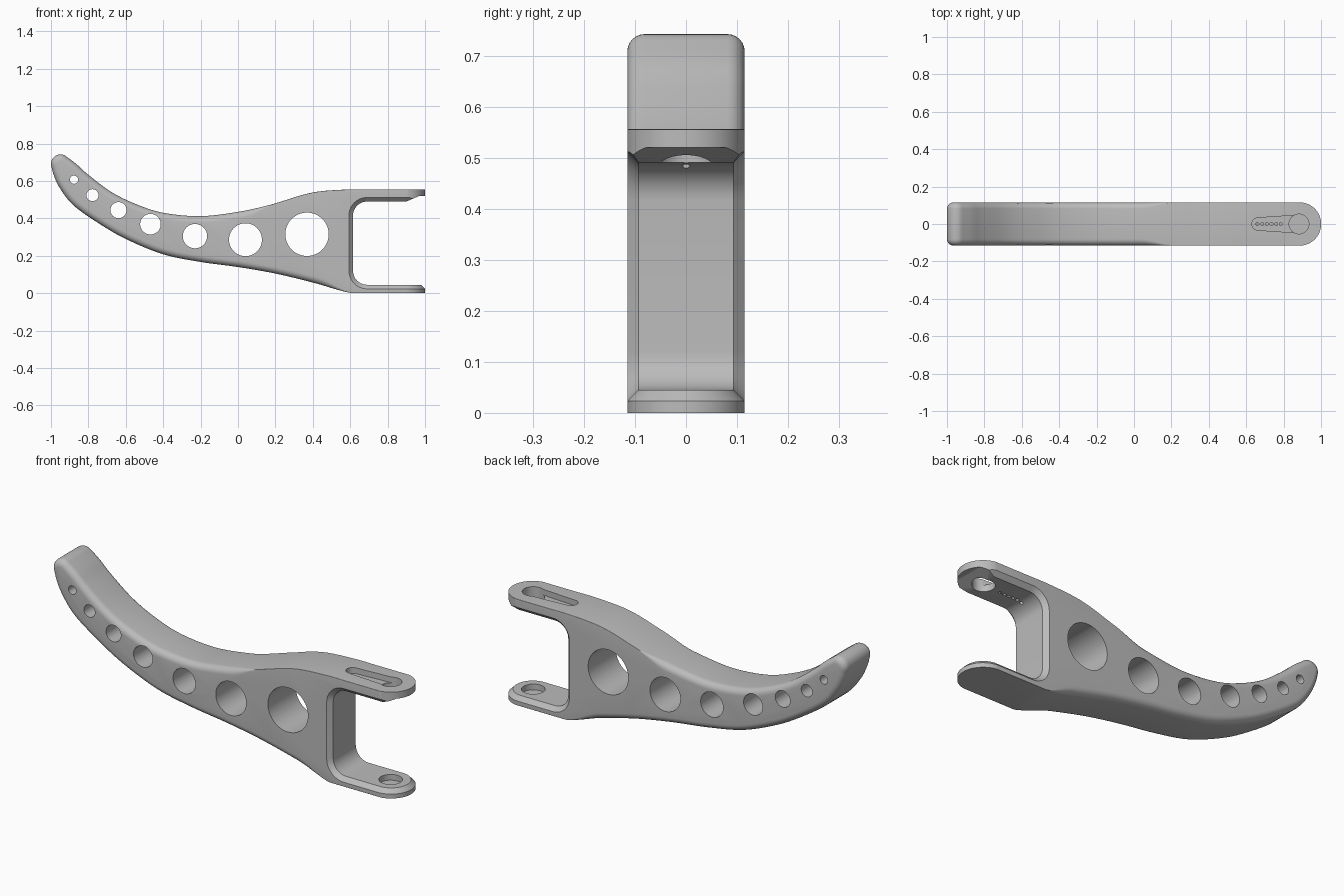
import bpy, bmesh, math
from mathutils import Vector

HALF = 0.115      # half the thickness of the lever
ROUND = 0.034     # soft edge of the arm
CHAMFER = 0.022   # bevel round the fork opening
CRISP = 0.002     # smallest edge radius

if "Cube" in bpy.data.objects:
    bpy.data.objects.remove(bpy.data.objects["Cube"])

grey = bpy.data.materials.new("satin grey")
grey.use_nodes = True
colour = (0.5, 0.5, 0.5, 1)
grey.diffuse_color = colour
grey.node_tree.nodes["Principled BSDF"].inputs["Base Color"].default_value = colour


def loft(name, rings):
    """Closed solid through rings that share one point count."""
    bm = bmesh.new()
    loops = [[bm.verts.new(p) for p in ring] for ring in rings]
    n = len(loops[0])
    for a, b in zip(loops, loops[1:]):
        for i in range(n):
            j = (i + 1) % n
            bm.faces.new((a[i], a[j], b[j], b[i]))
    bm.faces.new(loops[0][::-1])
    bm.faces.new(loops[-1])
    if bm.calc_volume(signed=True) < 0:
        bmesh.ops.reverse_faces(bm, faces=bm.faces)
    mesh = bpy.data.meshes.new(name)
    bm.to_mesh(mesh)
    bm.free()
    mesh.materials.append(grey)
    obj = bpy.data.objects.new(name, mesh)
    bpy.context.collection.objects.link(obj)
    return obj


def arc(cx, cy, r, start, end, steps):
    angles = [math.radians(start + (end - start) * i / steps) for i in range(steps + 1)]
    return [Vector((cx + r * math.cos(a), cy + r * math.sin(a))) for a in angles]


def circle(cx, cy, r, steps=48):
    return arc(cx, cy, r, 0, 360, steps)[:-1]


def prism_z(outline, z0, z1):
    return loft("cutter", [[(p.x, p.y, z) for p in outline] for z in (z0, z1)])


def prism_y(outline):
    return loft("cutter", [[(p.x, y, p.y) for p in outline] for y in (-0.3, 0.3)])


def carve(obj, cutter, operation="DIFFERENCE"):
    mod = obj.modifiers.new("carve", "BOOLEAN")
    mod.operation, mod.object, mod.solver = operation, cutter, "EXACT"
    bpy.context.view_layer.objects.active = obj
    bpy.ops.object.modifier_apply(modifier=mod.name)
    bpy.data.objects.remove(cutter)


def smooth_path(points, steps=6):
    pts = [Vector(p) for p in points]
    pts = [2 * pts[0] - pts[1]] + pts + [2 * pts[-1] - pts[-2]]
    out = []
    for a, b, c, d in zip(pts, pts[1:], pts[2:], pts[3:]):
        for i in range(steps):
            t = i / steps
            out.append(0.5 * (2 * b + (c - a) * t + (2 * a - 5 * b + 4 * c - d) * t * t
                              + (3 * b - a - 3 * c + d) * t ** 3))
    return out + [pts[-2]]


def fade(x, start, end):
    t = min(1, max(0, (end - x) / (end - start)))
    return t * t * (3 - 2 * t)


# Side outline: over the top from the fork, round the tip, back underneath
tip = arc(-.949, .691, .051, 60, 195, 14)
top = smooth_path([(.7, .555), (.6, .555), (.45, .546), (.35, .527), (.25, .496), (.15, .467),
                   (0, .435), (-.2, .412), (-.4, .43), (-.55, .478), (-.68, .543), (-.8, .633),
                   (-.865, .691), tip[0]])
under = smooth_path([tip[-1], (-.983, .625), (-.95, .558), (-.88, .47), (-.75, .377),
                     (-.6, .29), (-.4, .208), (-.2, .167), (0, .14), (.2, .105), (.4, .057),
                     (.52, .022), (.6, .002), (.65, 0)])
opening = ([Vector((1.1, .045))] + arc(.69, .12, .075, 270, 180, 10)
           + arc(.69, .415, .075, 180, 90, 10) + [Vector((.9, .49))])
tine_end = [Vector((.97, .52)), Vector((1.1, .52))]

outline, edge, soft = [], [], []
for pts, width, is_soft in (
        ([Vector((1.1, .555))], lambda x: 0, True),
        (top + tip[1:-1], lambda x: ROUND * fade(x, .03, .22), True),
        (under, lambda x: ROUND * fade(x, .42, .63), True),
        ([Vector((1.1, 0))], lambda x: 0, True),
        (opening, lambda x: CHAMFER, False),
        (tine_end, lambda x: 0, False)):
    for p in pts:
        outline.append(p)
        edge.append(max(CRISP, width(p.x)))
        soft.append(is_soft)


def inset_direction(i):
    p, a, b = outline[i], outline[i - 1], outline[(i + 1) % len(outline)]
    d1, d2 = (p - a).normalized(), (b - p).normalized()
    n1, n2 = Vector((-d1.y, d1.x)), Vector((-d2.y, d2.x))
    return (n1 + n2) / max(0.3, 1 + n1.dot(n2))


inward = [inset_direction(i) for i in range(len(outline))]


def ring(t, side):
    """One section across the edge: t runs from the rim (0) to the flat cheek (1)."""
    result = []
    a = t * math.pi / 2
    for p, n, r, s in zip(outline, inward, edge, soft):
        inset, rise = (1 - math.cos(a), math.sin(a)) if s else (t, t)
        q = p + n * r * inset
        result.append((q.x, side * (HALF - r * (1 - rise)), q.y))
    return result


# Lever body with rounded arm edges and chamfered fork opening
STEPS = 6
lever = loft("lever_body", [ring(1 - i / STEPS, -1) for i in range(STEPS + 1)]
             + [ring(i / STEPS, 1) for i in range(STEPS + 1)])


# Rounded fork ends, with a chamfer above the lower one
def plan(z, inset):
    pts = [(-1.2, -.2), (.885, -.2)]
    pts += [tuple(p) for p in arc(.885, 0, HALF + .0006 - inset, -90, 90, 32)]
    pts += [(.885, .2), (-1.2, .2)]
    return [(x, y, z) for x, y in pts]


carve(lever, loft("cutter", [plan(-.1, 0), plan(.023, 0), plan(.045, CHAMFER),
                             plan(.3, CHAMFER), plan(.32, 0), plan(.9, 0)]), "INTERSECT")

# Row of lightening holes along the arm
for x, z, r in ((-.877, .607, .022), (-.778, .524, .032), (-.639, .444, .043),
                (-.468, .369, .055), (-.23, .305, .065), (.04, .286, .088), (.369, .315, .116)):
    carve(lever, prism_y(circle(x, z, r)))

# Tapered channel, pin hole and fine holes in the upper tine
channel = arc(.663, 0, .033, 94, 266, 20) + arc(.882, 0, .048, -86, 86, 24)
carve(lever, prism_z(channel, .525, .7))
carve(lever, prism_z(circle(.882, 0, .053), .3, .7))
for i in range(6):
    carve(lever, prism_z(circle(.66 + .025 * i, 0, .008, 12), .4, .6))

# Blind pin seat in the lower tine
carve(lever, prism_z(circle(.882, 0, .056), .015, .2))

# Smooth shading with crisp edges
bpy.ops.object.select_all(action="DESELECT")
lever.select_set(True)
bpy.context.view_layer.objects.active = lever
bpy.ops.object.shade_smooth_by_angle(angle=math.radians(30))
